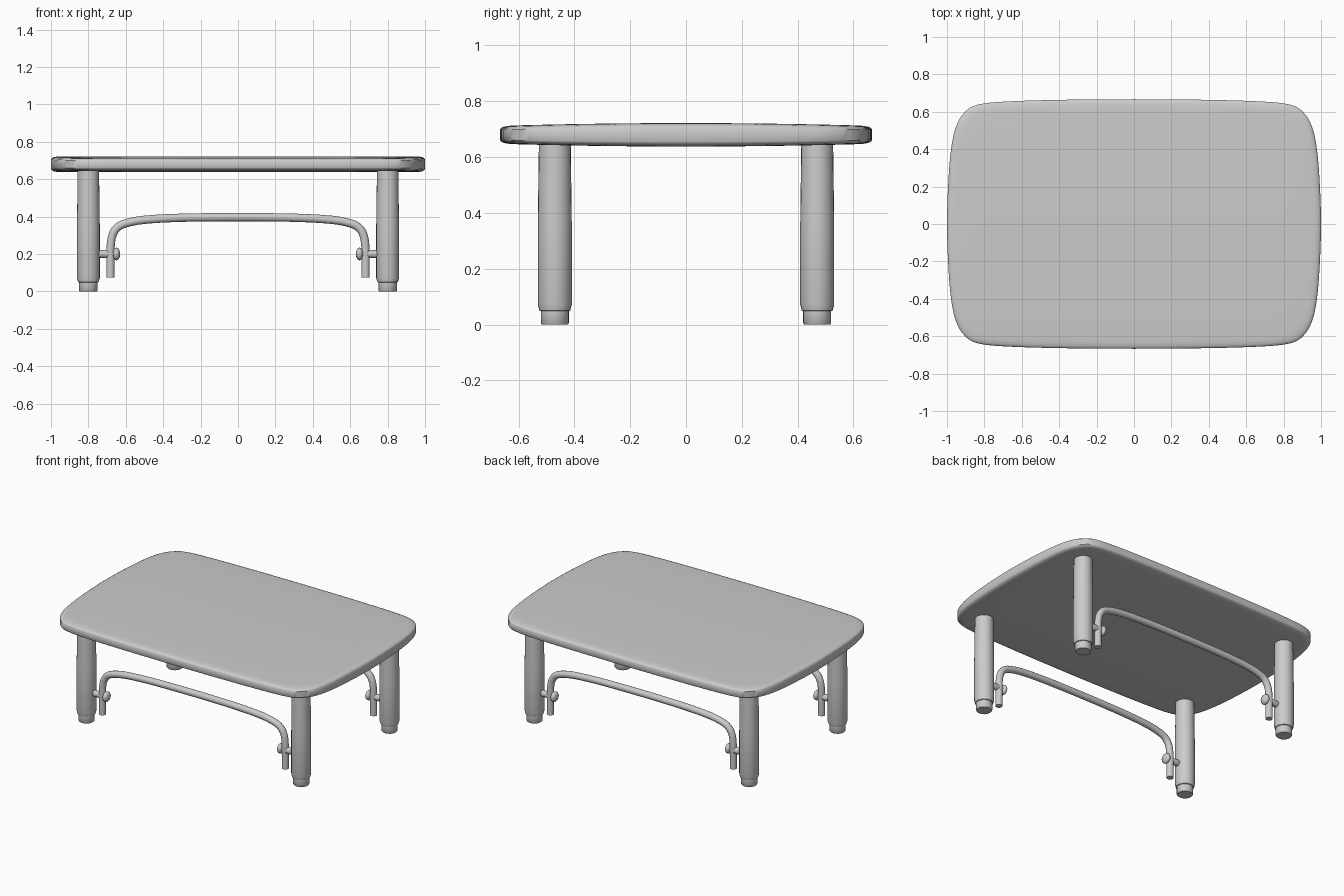
import bpy, math
from mathutils import Vector

if "Cube" in bpy.data.objects:
    bpy.data.objects.remove(bpy.data.objects["Cube"])


def make_object(name, verts, faces, angle=40):
    mesh = bpy.data.meshes.new(name)
    mesh.from_pydata(verts, [], faces)
    ob = bpy.data.objects.new(name, mesh)
    bpy.context.collection.objects.link(ob)
    finish(ob, angle)
    return ob


def finish(ob, angle=40):
    bpy.ops.object.select_all(action='DESELECT')
    ob.select_set(True)
    bpy.context.view_layer.objects.active = ob
    bpy.ops.object.mode_set(mode='EDIT')
    bpy.ops.mesh.select_all(action='SELECT')
    bpy.ops.mesh.normals_make_consistent(inside=False)
    bpy.ops.object.mode_set(mode='OBJECT')
    bpy.ops.object.shade_smooth_by_angle(angle=math.radians(angle))


def skin(rings, n):
    """Quads between consecutive closed rings, plus end caps."""
    faces = [(r * n + i, r * n + (i + 1) % n, (r + 1) * n + (i + 1) % n, (r + 1) * n + i)
             for r in range(rings - 1) for i in range(n)]
    return faces + [tuple(range(n)), tuple(range((rings - 1) * n, rings * n))]


def catmull(pts, steps, closed=False):
    pts = [Vector(p) for p in pts]
    n, out = len(pts), []
    get = (lambda k: pts[k % n]) if closed else (lambda k: pts[min(max(k, 0), n - 1)])
    for i in range(n if closed else n - 1):
        a, b, c, d = (get(i + k) for k in (-1, 0, 1, 2))
        for s in range(steps):
            t = s / steps
            out.append(0.5 * (2 * b + (c - a) * t + (2 * a - 5 * b + 4 * c - d) * t * t
                              + (3 * b - a - 3 * c + d) * t ** 3))
    return out if closed else out + [pts[-1]]


def lathe(name, profile, origin, axis='Z', n=24):
    """Revolve (radius, height) pairs about z, or about x."""
    verts = []
    for r, h in profile:
        for i in range(n):
            a = 2 * math.pi * i / n
            p = (r * math.cos(a), r * math.sin(a), h)
            if axis == 'X':
                p = (p[2], p[0], p[1])
            verts.append(Vector(p) + Vector(origin))
    return make_object(name, verts, skin(len(profile), n))


# Tabletop: bowed rounded rectangle, gently domed across its depth
quad = [(1, 0), (0.993, 0.22), (0.978, 0.40), (0.952, 0.52), (0.905, 0.598), (0.835, 0.638),
        (0.68, 0.655), (0.38, 0.664), (0, 0.667)]
half = quad + [(-x, y) for x, y in quad[-2::-1]]
outline = catmull(half + [(x, -y) for x, y in half[-2:0:-1]], 4, True)
upper = [(0, 0.58), (0.004, 0.75), (0.014, 0.89), (0.03, 0.97), (0.05, 1.0),
         (0.2, 1), (0.4, 1), (0.6, 1), (0.64, 1)]
levels = [(i, -f) for i, f in upper[::-1]] + upper
verts = []
for inset, f in levels:
    sx, sy = 1 - inset, 1 - inset / 0.667
    for p in outline:
        x, y = p.x * sx, p.y * sy
        thick = 0.042 - 0.010 * (y / 0.667) ** 2
        verts.append((x, y, 0.68 + f * thick))
make_object("tabletop", verts, skin(len(levels), len(outline)))

# Rail path: flat arch with both ends turned down
side = [(-0.682, 0.075), (-0.682, 0.16), (-0.681, 0.24), (-0.672, 0.298), (-0.647, 0.34),
        (-0.60, 0.364), (-0.5, 0.383), (-0.3, 0.394), (0, 0.397)]
path = catmull(side + [(-x, z) for x, z in side[-2::-1]], 4)

leg_profile = [(0.046, 0), (0.05, 0.005), (0.05, 0.048), (0.055, 0.05), (0.061, 0.072),
               (0.061, 0.35), (0.057, 0.655)]
knob_profile = [(max(0.034 * math.sin(math.pi * k / 10), 0.001),
                 -0.02 * math.cos(math.pi * k / 10)) for k in range(11)]

for sy, depth in ((-1, "front"), (1, "back")):
    y = 0.47 * sy
    # Curved rail tube
    n, verts = 14, []
    for k, p in enumerate(path):
        t = (path[min(k + 1, len(path) - 1)] - path[max(k - 1, 0)]).normalized()
        for i in range(n):
            a = 2 * math.pi * i / n
            c, s = 0.022 * math.cos(a), 0.022 * math.sin(a)
            verts.append((p.x - t.y * c, y + s, p.y + t.x * c))
    make_object(depth + "_rail", verts, skin(len(path), n))

    for sx, hand in ((-1, "left"), (1, "right")):
        label = depth + "_" + hand
        # Leg with stepped foot
        lathe(label + "_leg", leg_profile, (0.80 * sx, y, 0))
        # Peg joining leg to rail, and the knob on its inner end
        peg = [(0.018, 0.76 * sx), (0.021, 0.735 * sx), (0.021, 0.71 * sx), (0.018, 0.65 * sx)]
        lathe(label + "_peg", peg, (0, y, 0.2), 'X', 16)
        lathe(label + "_knob", knob_profile, (0.65 * sx, y, 0.2), 'X', 16)
